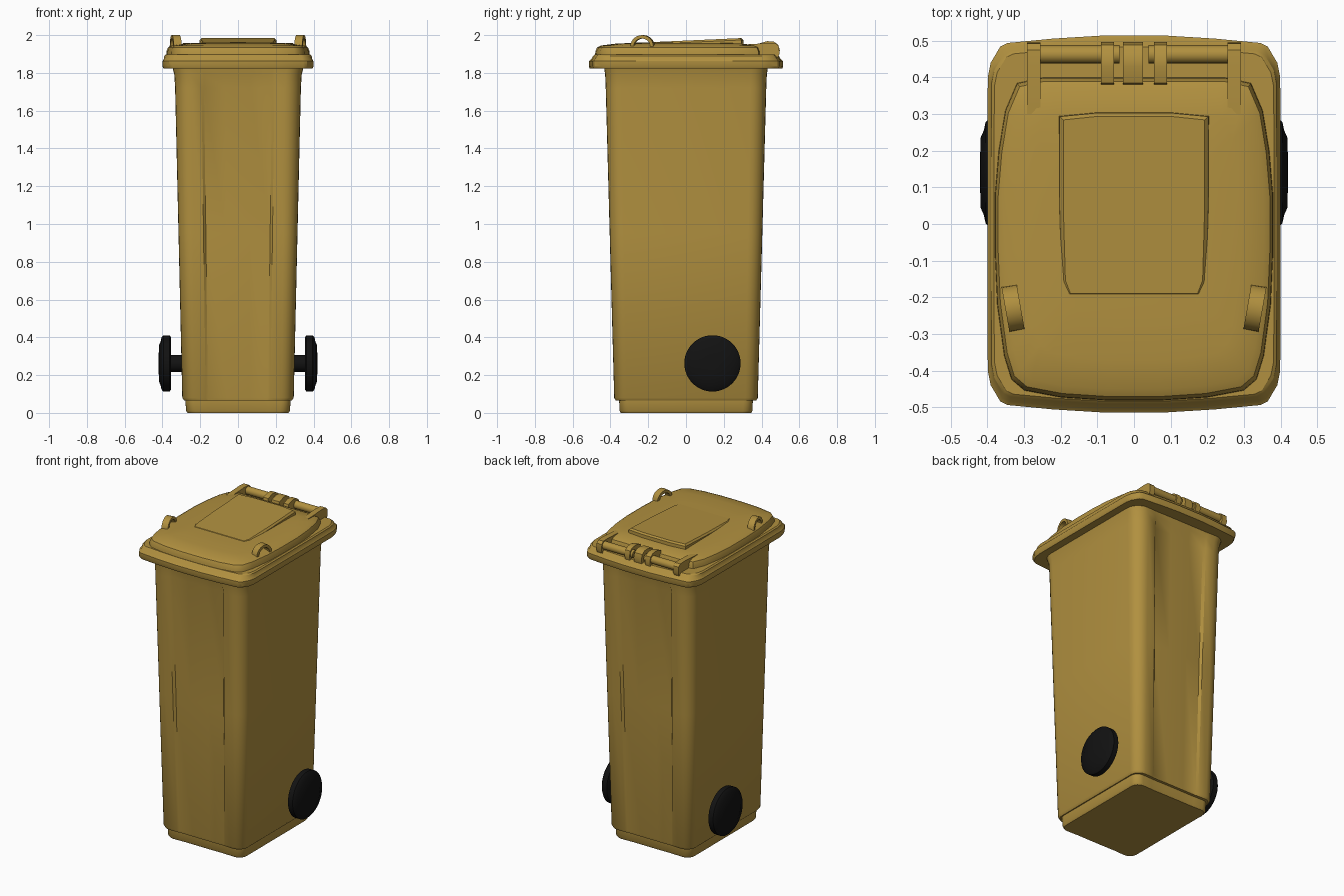
import bpy, bmesh, math
from mathutils import Matrix

if "Cube" in bpy.data.objects:
    bpy.data.objects.remove(bpy.data.objects["Cube"])


def material(name, rgb):
    m = bpy.data.materials.new(name)
    m.diffuse_color = (*rgb, 1)
    m.use_nodes = True
    m.node_tree.nodes["Principled BSDF"].inputs["Base Color"].default_value = m.diffuse_color
    return m


OCHRE = material("ochre_plastic", (0.44, 0.28, 0.05))
BLACK = material("black_rubber", (0.006, 0.006, 0.006))


def loft(name, rings, mat=OCHRE, angle=35):
    """Skin a list of equal-length point rings and cap both ends."""
    bm = bmesh.new()
    vs = [[bm.verts.new(p) for p in r] for r in rings]
    n = len(rings[0])
    for a, b in zip(vs, vs[1:]):
        for i in range(n):
            j = (i + 1) % n
            bm.faces.new((a[i], a[j], b[j], b[i]))
    bm.faces.new(vs[0][::-1])
    bm.faces.new(vs[-1])
    bmesh.ops.recalc_face_normals(bm, faces=bm.faces)
    me = bpy.data.meshes.new(name)
    bm.to_mesh(me)
    bm.free()
    me.materials.append(mat)
    me.shade_smooth()
    me.set_sharp_from_angle(angle=math.radians(angle))
    ob = bpy.data.objects.new(name, me)
    bpy.context.collection.objects.link(ob)
    return ob


def mirror2(half):
    return half + [(-x, y) for x, y in reversed(half)]


def mirror4(quarter):
    """Quarter runs from the +y side round to the +x side."""
    half = quarter + [(x, -y) for x, y in reversed(quarter)]
    return mirror2(half)


def at_z(outline, z, sx=1.0, sy=None, cy=0.0):
    sy = sx if sy is None else sy
    return [(x * sx, cy + (y - cy) * sy, z) for x, y in outline]


def bin_section(a, b, r, recess):
    """Rounded rectangle with a shallow recessed front and back panel."""
    q = [(0.2 * a, b - recess * 0.7), (0.54 * a, b - recess), (0.58 * a, b - 0.002)]
    for i in range(7):
        t = math.radians(90 - 15 * i)
        q.append((a - r + r * math.cos(t), b - r + r * math.sin(t)))
    return mirror4(q)


def lathe_x(name, profile, y, z, mat, n=40):
    """Revolve (x, radius) pairs about an axis parallel to x."""
    return loft(name, [[(x, y + r * math.cos(2 * math.pi * i / n),
                         z + r * math.sin(2 * math.pi * i / n)) for i in range(n)]
                       for x, r in profile], mat)


def prism_x(name, yz, x0, x1):
    return loft(name, [[(x, y, z) for y, z in yz] for x in (x0, x1)])


# Tapered body, flaring slightly under the rim
loft("body", [at_z(bin_section(a, b, r, k), z) for a, b, r, k, z in (
    (0.285, 0.372, 0.06, 0.004, 0.065),
    (0.295, 0.380, 0.065, 0.010, 0.08),
    (0.315, 0.404, 0.075, 0.016, 0.95),
    (0.333, 0.425, 0.085, 0.016, 1.72),
    (0.337, 0.428, 0.085, 0.004, 1.79),
    (0.350, 0.435, 0.085, 0.002, 1.84))])

# Stepped foot
loft("foot", [at_z(bin_section(a, b, 0.05, 0.003), z) for a, b, z in (
    (0.268, 0.346, 0.0), (0.275, 0.352, 0.012), (0.279, 0.354, 0.07))])

# Overhanging rim with bowed ends and clipped corners
rim = mirror4([(0.09, 0.514), (0.22, 0.506), (0.345, 0.494), (0.365, 0.484),
               (0.391, 0.440), (0.399, 0.400), (0.400, 0.18)])
loft("rim", [at_z(rim, z, sx, sy) for sx, sy, z in (
    (0.96, 0.975, 1.822), (0.985, 0.99, 1.822), (1, 1, 1.834), (1, 1, 1.862),
    (0.985, 0.98, 1.87), (0.975, 0.955, 1.89), (0.955, 0.94, 1.897))], angle=30)

# Domed lid, narrowing toward the hinge
lid = mirror2([(0.08, 0.40), (0.25, 0.40), (0.32, 0.385), (0.352, 0.31),
               (0.370, 0.20), (0.380, 0.08), (0.380, -0.08), (0.374, -0.22),
               (0.355, -0.36), (0.335, -0.425), (0.30, -0.455),
               (0.20, -0.474), (0.08, -0.482)])
loft("lid", [at_z(lid, z, s, cy=-0.02) for s, z in (
    (1, 1.885), (0.995, 1.915), (0.975, 1.935), (0.93, 1.945),
    (0.76, 1.955), (0.5, 1.960))])

# Raised wedge panel on the lid
loft("lid_panel", [[(x, y, z + (y + 0.2) * slope) for x, y in mirror2(
    [(w * 0.5, 0.3 + e), (w, 0.29 + e), (w, 0.05), (w * 0.97, -0.16 - e),
     (w * 0.9, -0.195 - e)])]
    for w, e, z, slope in ((0.205, 0.005, 1.94, 0), (0.203, 0.003, 1.952, 0.045),
                           (0.193, -0.006, 1.962, 0.045))], angle=25)

arm = [(0.30, 1.88), (0.485, 1.88), (0.495, 1.90), (0.492, 1.94),
       (0.475, 1.955), (0.43, 1.957), (0.30, 1.950)]
bracket = [(0.37, 1.89), (0.49, 1.89), (0.497, 1.92), (0.488, 1.95),
           (0.465, 1.965), (0.43, 1.968), (0.385, 1.955)]

for s, side in ((-1, "left"), (1, "right")):
    # Hinge arm, bar and bracket at the back of the lid
    prism_x(f"hinge_arm_{side}", arm, s * 0.255, s * 0.292)
    lathe_x(f"hinge_bar_{side}", [(s * 0.04, 0.025), (s * 0.28, 0.025)],
            0.463, 1.925, OCHRE, 16)
    prism_x(f"hinge_bracket_{side}", bracket, s * 0.055, s * 0.09)

    # Arched lid grip
    grip = []
    for i in range(13):
        t = math.pi * i / 12
        c, h = math.cos(t), math.sin(t)
        grip.append([(w, r * c, q * h) for w, r, q in (
            (-0.021, 0.062, 0.060), (0.021, 0.062, 0.060),
            (0.021, 0.044, 0.042), (-0.021, 0.044, 0.042))])
    ob = loft(f"lid_grip_{side}", grip)
    ob.data.transform(Matrix.Translation((s * 0.33, -0.23, 1.94))
                      @ Matrix.Rotation(-s * math.radians(10), 4, 'Z'))

    # Wheel with rounded tyre and stepped hub face
    lathe_x(f"wheel_{side}", [(s * x, r) for x, r in (
        (0.355, 0.06), (0.355, 0.138), (0.362, 0.149), (0.395, 0.149),
        (0.405, 0.138), (0.410, 0.115), (0.419, 0.095), (0.420, 0.03))],
        0.14, 0.262, BLACK, 48)

# Middle hinge bracket
prism_x("hinge_bracket_middle", bracket, -0.03, 0.025)

# Axle running through the body
lathe_x("axle", [(-0.36, 0.045), (0.36, 0.045)], 0.14, 0.262, BLACK, 24)
